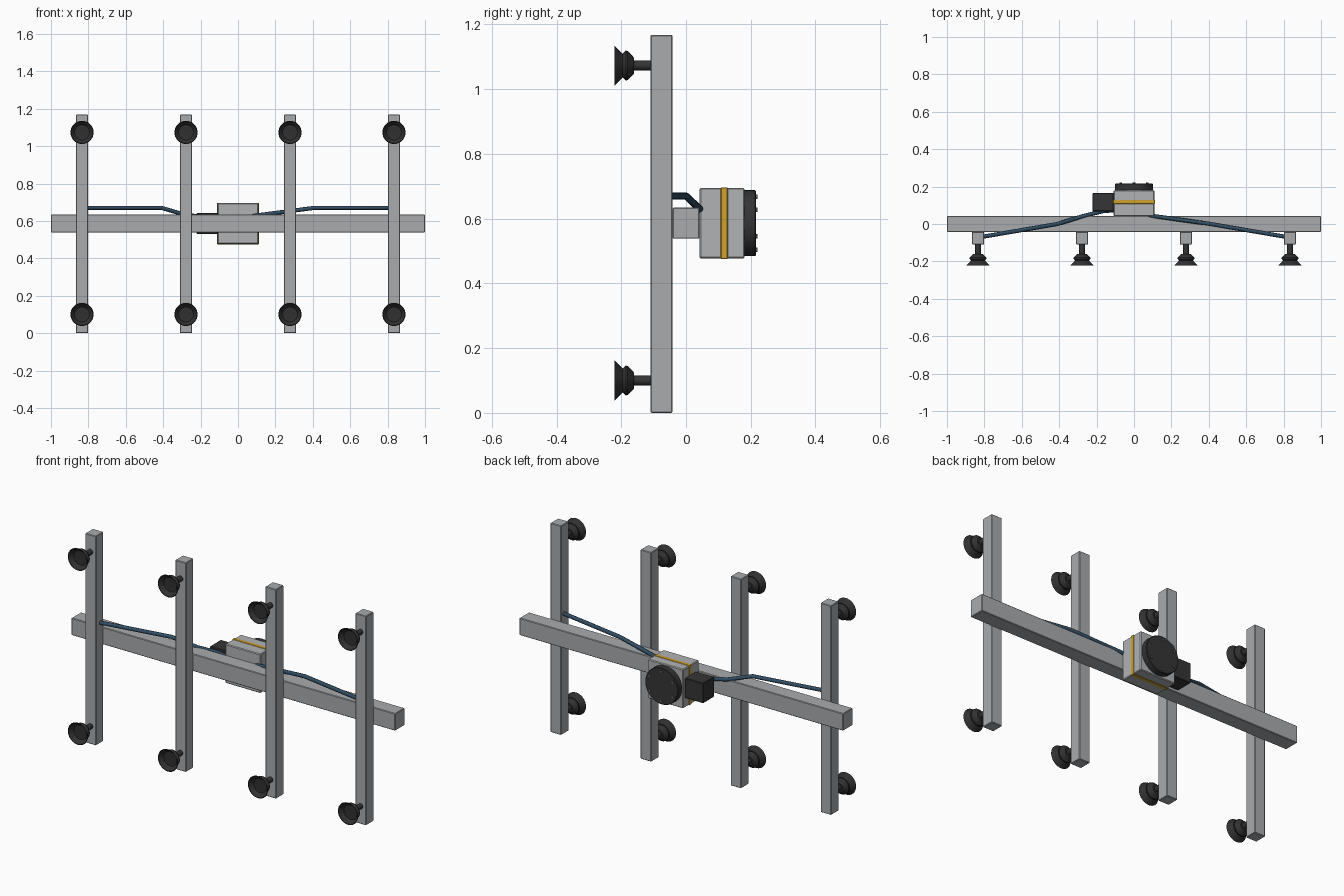
import bpy, bmesh, math
from mathutils import Matrix, Vector

if "Cube" in bpy.data.objects:
    bpy.data.objects.remove(bpy.data.objects["Cube"])


def mat(name, rgb):
    m = bpy.data.materials.new(name)
    m.diffuse_color = (*rgb, 1)
    m.use_nodes = True
    m.node_tree.nodes["Principled BSDF"].inputs["Base Color"].default_value = m.diffuse_color
    return m


ALU = mat("aluminium grey", (0.40, 0.41, 0.42))
HOUSING = mat("housing grey", (0.44, 0.45, 0.46))
BLACK = mat("motor black", (0.035, 0.035, 0.037))
RUBBER = mat("rubber black", (0.03, 0.03, 0.03))
YELLOW = mat("band yellow", (0.62, 0.36, 0.03))
HOSE = mat("hose blue", (0.03, 0.075, 0.125))
STEEL = mat("bolt steel", (0.12, 0.12, 0.125))


def finish(bm, name, material, smooth=False):
    bmesh.ops.recalc_face_normals(bm, faces=bm.faces)
    me = bpy.data.meshes.new(name)
    bm.to_mesh(me)
    bm.free()
    me.materials.append(material)
    ob = bpy.data.objects.new(name, me)
    bpy.context.collection.objects.link(ob)
    if smooth:
        bpy.ops.object.select_all(action='DESELECT')
        ob.select_set(True)
        bpy.context.view_layer.objects.active = ob
        bpy.ops.object.shade_smooth_by_angle(angle=math.radians(30))
    return ob


def box(name, lo, hi, material, bevel=0.003):
    lo, hi = Vector(lo), Vector(hi)
    bm = bmesh.new()
    bmesh.ops.create_cube(bm, size=1, matrix=Matrix.Translation((lo + hi) / 2)
                          @ Matrix.Diagonal((*(hi - lo), 1)))
    if bevel:
        bmesh.ops.bevel(bm, geom=bm.edges[:], offset=bevel, segments=1,
                        affect='EDGES')
    return finish(bm, name, material)


def lathe_y(name, profile, x, z, material, n=32):
    """Spin (radius, y) points about an axis along y through x, z."""
    bm = bmesh.new()
    vs = [bm.verts.new((x + r, y, z)) for r, y in profile]
    es = [bm.edges.new(p) for p in zip(vs, vs[1:])]
    bmesh.ops.spin(bm, geom=vs + es, cent=(x, 0, z), axis=(0, 1, 0),
                   angle=math.tau, steps=n, use_duplicate=False)
    bmesh.ops.remove_doubles(bm, verts=bm.verts, dist=1e-5)
    return finish(bm, name, material, True)


def hose(name, pts, radius=0.011):
    cu = bpy.data.curves.new(name, 'CURVE')
    cu.dimensions = '3D'
    cu.bevel_depth, cu.bevel_resolution, cu.use_fill_caps = radius, 2, True
    sp = cu.splines.new('POLY')
    sp.points.add(len(pts) - 1)
    for p, co in zip(sp.points, pts):
        p.co = (*co, 1)
    cu.materials.append(HOSE)
    bpy.context.collection.objects.link(bpy.data.objects.new(name, cu))


CZ = 0.586  # height of the beam axis

# Horizontal main beam
box("main_beam", (-1, -0.042, CZ - 0.048), (1, 0.042, CZ + 0.048), ALU)

# Four upright rails, each with two suction cups on the front
cup = [(0, -0.198), (0.040, -0.200), (0.058, -0.221), (0.062, -0.221),
       (0.037, -0.196), (0.046, -0.186), (0.045, -0.180),
       (0.024, -0.160), (0, -0.160)]
stem = [(0, -0.165), (0.015, -0.165), (0.015, -0.108), (0, -0.108)]
for i, x in enumerate((-0.834, -0.278, 0.278, 0.834), 1):
    box(f"upright_rail_{i}", (x - 0.033, -0.109, 0),
        (x + 0.033, -0.042, 1.168), ALU)
    for end, z in (("lower", 0.10), ("upper", 1.073)):
        lathe_y(f"suction_cup_{i}_{end}", cup, x, z, RUBBER)
        lathe_y(f"cup_stem_{i}_{end}", stem, x, z, BLACK, 16)

# Rotation gearbox with its yellow band
box("gearbox", (-0.109, 0.042, CZ - 0.109), (0.109, 0.181, CZ + 0.109),
    HOUSING, 0.004)
box("gearbox_band", (-0.111, 0.107, CZ - 0.111), (0.111, 0.129, CZ + 0.111),
    YELLOW, 0.002)

# Round mounting flange and its bolts
lathe_y("mount_flange", [(0, 0.178), (0.102, 0.178), (0.102, 0.213),
                         (0.099, 0.216), (0, 0.216)], 0, CZ, BLACK, 48)
for i in range(6):
    a = math.radians(90 + 60 * i)
    lathe_y(f"flange_bolt_{i + 1}", [(0, 0.212), (0.007, 0.212),
                                     (0.007, 0.221), (0, 0.221)],
            0.082 * math.cos(a), CZ + 0.082 * math.sin(a), STEEL, 12)

# Motor on the side of the gearbox
box("motor_box", (-0.222, 0.068, CZ - 0.056), (-0.108, 0.165, CZ + 0.056),
    BLACK, 0.003)

# Vacuum hoses
hose("left_hose", [(-0.82, -0.07, 0.67), (-0.41, 0.0, 0.67),
                   (-0.28, 0.04, 0.632), (-0.17, 0.068, 0.62),
                   (-0.09, 0.075, 0.61)])
hose("right_hose", [(0.82, -0.07, 0.67), (0.41, 0.0, 0.67),
                    (0.08, 0.046, 0.627)])
